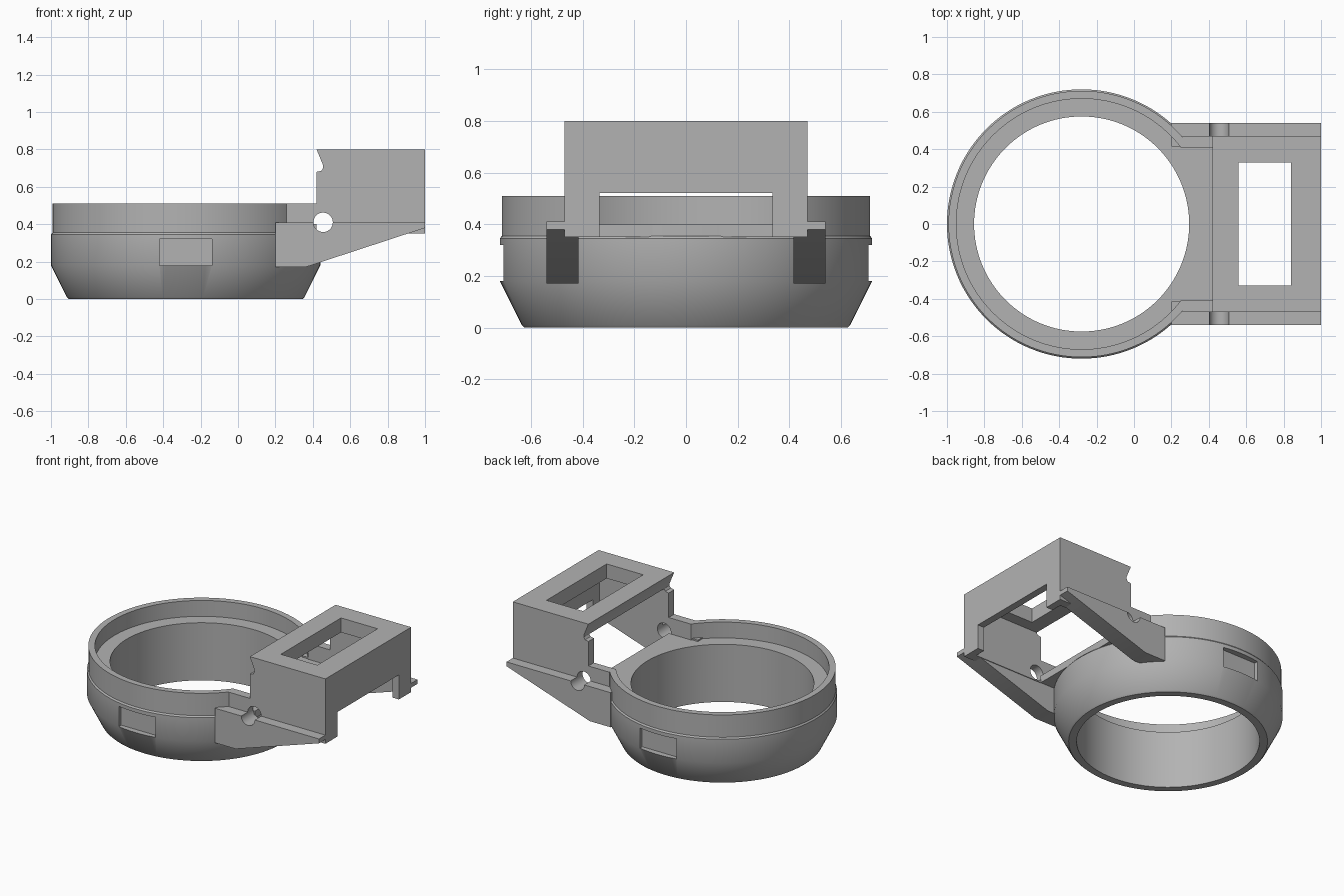
import bpy, bmesh, math
from mathutils import Matrix

if "Cube" in bpy.data.objects:
    bpy.data.objects.remove(bpy.data.objects["Cube"], do_unlink=True)

grey = bpy.data.materials.new("plain grey")
grey.use_nodes = True
grey.diffuse_color = (0.45, 0.45, 0.45, 1)
grey.node_tree.nodes["Principled BSDF"].inputs["Base Color"].default_value = grey.diffuse_color
RING_X = -0.28


def finish(name, bm):
    bmesh.ops.recalc_face_normals(bm, faces=bm.faces)
    mesh = bpy.data.meshes.new(name)
    bm.to_mesh(mesh)
    bm.free()
    mesh.materials.append(grey)
    obj = bpy.data.objects.new(name, mesh)
    bpy.context.collection.objects.link(obj)
    return obj


def prism(name, profile, y0, y1):
    """Extrude an x-z outline along y."""
    bm = bmesh.new()
    face = bm.faces.new([bm.verts.new((x, y0, z)) for x, z in profile])
    ext = bmesh.ops.extrude_face_region(bm, geom=[face])["geom"]
    verts = [v for v in ext if isinstance(v, bmesh.types.BMVert)]
    bmesh.ops.translate(bm, verts=verts, vec=(0, y1 - y0, 0))
    return finish(name, bm)


def block(name, x0, x1, y0, y1, z0, z1):
    return prism(name, [(x0, z0), (x1, z0), (x1, z1), (x0, z1)], y0, y1)


def revolve(name, profile, steps=128):
    """Turn a closed r-z outline around the ring axis."""
    bm = bmesh.new()
    verts = [bm.verts.new((r, 0, z)) for r, z in profile]
    edges = [bm.edges.new((v, verts[i - 1])) for i, v in enumerate(verts)]
    bmesh.ops.spin(bm, geom=verts + edges, cent=(0, 0, 0), axis=(0, 0, 1),
                   angle=math.tau, steps=steps)
    bmesh.ops.remove_doubles(bm, verts=bm.verts, dist=0.0002)
    bmesh.ops.translate(bm, verts=bm.verts, vec=(RING_X, 0, 0))
    return finish(name, bm)


def boolean(target, tool, operation):
    mod = target.modifiers.new(operation.lower(), "BOOLEAN")
    mod.operation, mod.object, mod.solver = operation, tool, "EXACT"
    bpy.context.view_layer.objects.active = target
    bpy.ops.object.modifier_apply(modifier=mod.name)
    bpy.data.objects.remove(tool, do_unlink=True)


# Ring body with a tapered foot, outer step and inner ledge
ring = revolve("ring_body", [
    (0.575, 0), (0.625, 0), (0.635, 0.01), (0.72, 0.18), (0.72, 0.345),
    (0.712, 0.355), (0.712, 0.51), (0.67, 0.51), (0.67, 0.40), (0.575, 0.40)])

# Rim opening and flat end on the bracket side
boolean(ring, block("rim_cut", 0.15, 0.6, -0.41, 0.41, 0.40, 0.6), "DIFFERENCE")
boolean(ring, block("end_cut", 0.42, 0.6, -0.6, 0.6, 0.355, 0.6), "DIFFERENCE")

# Side pockets
for side in (-1, 1):
    y0, y1 = sorted((side * 0.68, side * 0.8))
    boolean(ring, block("pocket_cut", -0.42, -0.14, y0, y1, 0.18, 0.32), "DIFFERENCE")

# Deck joining ring and bracket
block("deck", 0.30, 0.42, -0.412, 0.412, 0.35, 0.40)

# Housing: side outline with a notched edge, hollowed and opened
housing = prism("housing", [
    (0.42, 0.35), (1, 0.35), (1, 0.80), (0.42, 0.80), (0.455, 0.715),
    (0.455, 0.70), (0.445, 0.685), (0.42, 0.68)], -0.47, 0.47)
boolean(housing, block("hollow_cut", 0.3, 0.95, -0.41, 0.41, 0.2, 0.70), "DIFFERENCE")
boolean(housing, block("top_window_cut", 0.56, 0.84, -0.33, 0.33, 0.6, 0.9), "DIFFERENCE")
boolean(housing, block("end_window_cut", 0.9, 1.1, -0.335, 0.335, 0.2, 0.52), "DIFFERENCE")


def pin_hole(target):
    bm = bmesh.new()
    bmesh.ops.create_cone(bm, cap_ends=True, segments=32, radius1=0.052, radius2=0.052, depth=2,
                          matrix=Matrix.Translation((0.455, 0, 0.41))
                          @ Matrix.Rotation(math.pi / 2, 4, "X"))
    boolean(target, finish("pin_cut", bm), "DIFFERENCE")


# Tapered side arms and the low walls behind the rim
arm_profile = [(0.2, 0.17), (0.36, 0.17), (1, 0.38), (1, 0.41), (0.2, 0.41)]
smooth = [ring, housing]
pin_hole(housing)
for side, label in ((-1, "right"), (1, "left")):
    y0, y1 = sorted((side * 0.415, side * 0.54))
    arm = prism(label + "_arm", arm_profile, y0, y1)
    pin_hole(arm)
    y0, y1 = sorted((side * 0.41, side * 0.47))
    wall = block(label + "_rim_wall", 0.26, 0.42, y0, y1, 0.38, 0.51)
    pin_hole(wall)
    smooth.append(arm)

# Smooth shading with sharp edges kept
bpy.ops.object.select_all(action="DESELECT")
for obj in smooth:
    obj.select_set(True)
bpy.context.view_layer.objects.active = ring
bpy.ops.object.shade_smooth_by_angle(angle=math.radians(30))
